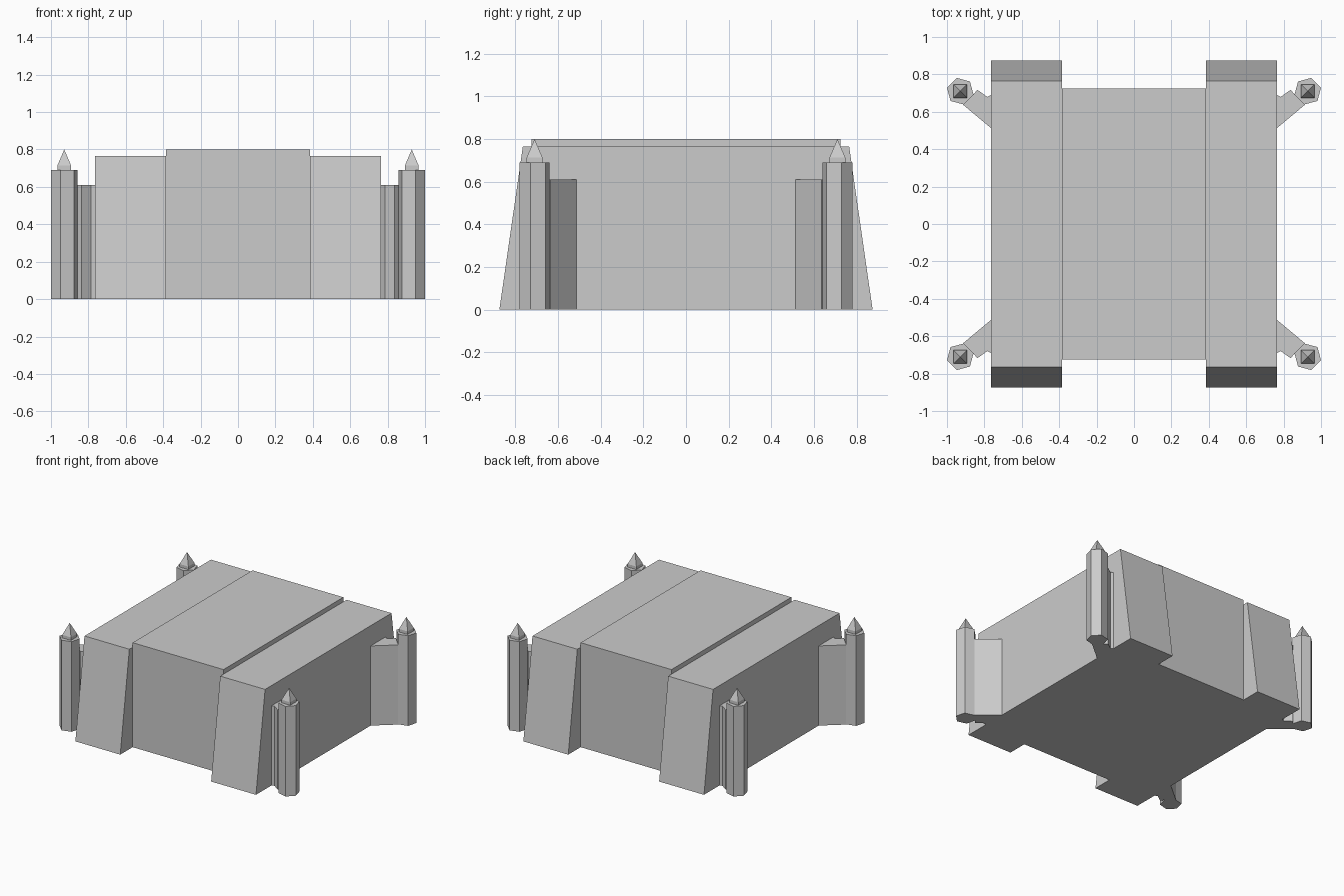
import bpy, bmesh
from math import cos, sin, radians

if "Cube" in bpy.data.objects:
    bpy.data.objects.remove(bpy.data.objects["Cube"])


def loft(name, rings):
    """Closed solid from stacked rings of equal length (a 1-point last ring makes an apex)."""
    bm = bmesh.new()
    loops = [[bm.verts.new(p) for p in ring] for ring in rings]
    n = len(loops[0])
    for a, b in zip(loops, loops[1:]):
        for i in range(n):
            j = (i + 1) % n
            if len(b) == 1:
                bm.faces.new((a[i], a[j], b[0]))
            else:
                bm.faces.new((a[i], a[j], b[j], b[i]))
    bm.faces.new(loops[0][::-1])
    if len(loops[-1]) > 1:
        bm.faces.new(loops[-1])
    bmesh.ops.recalc_face_normals(bm, faces=bm.faces)
    mesh = bpy.data.meshes.new(name)
    bm.to_mesh(mesh)
    bm.free()
    obj = bpy.data.objects.new(name, mesh)
    bpy.context.collection.objects.link(obj)
    return obj


def at(points, z):
    return [(x, y, z) for x, y in points]


def rect(x0, x1, y0, y1):
    return [(x0, y0), (x1, y0), (x1, y1), (x0, y1)]


def mirror(obj, y=True):
    mod = obj.modifiers.new("mirror", "MIRROR")
    mod.use_axis = (True, y, False)
    mod.use_clip = False
    mod.use_mirror_merge = False


# Tall central block
centre = rect(-0.385, 0.385, -0.725, 0.725)
loft("central_block", [at(centre, 0), at(centre, 0.80)])

# Side blocks with sloped front and back
side = loft("side_block", [at(rect(0.385, 0.765, -0.875, 0.875), 0),
                           at(rect(0.385, 0.765, -0.765, 0.765), 0.765)])
mirror(side, y=False)

# Angled corner walls joining the body to the towers
wall = [(0.74, 0.492), (0.765, 0.513), (0.912, 0.636), (0.837, 0.717),
        (0.785, 0.68), (0.765, 0.69), (0.74, 0.69)]
mirror(loft("corner_wall", [at(wall, 0), at(wall, 0.61)]))

# Six-sided corner towers
CX, CY, R = 0.929, 0.71, 0.0735
hexagon = [(CX + R * cos(radians(15 + 60 * i)), CY + R * sin(radians(15 + 60 * i)))
           for i in range(6)]
mirror(loft("corner_tower", [at(hexagon, 0), at(hexagon, 0.69)]))

# Square pointed caps on the towers
H = 0.037
cap = rect(CX - H, CX + H, CY - H, CY + H)
mirror(loft("tower_cap", [at(cap, 0.69), at(cap, 0.713), [(CX, CY, 0.80)]]))
